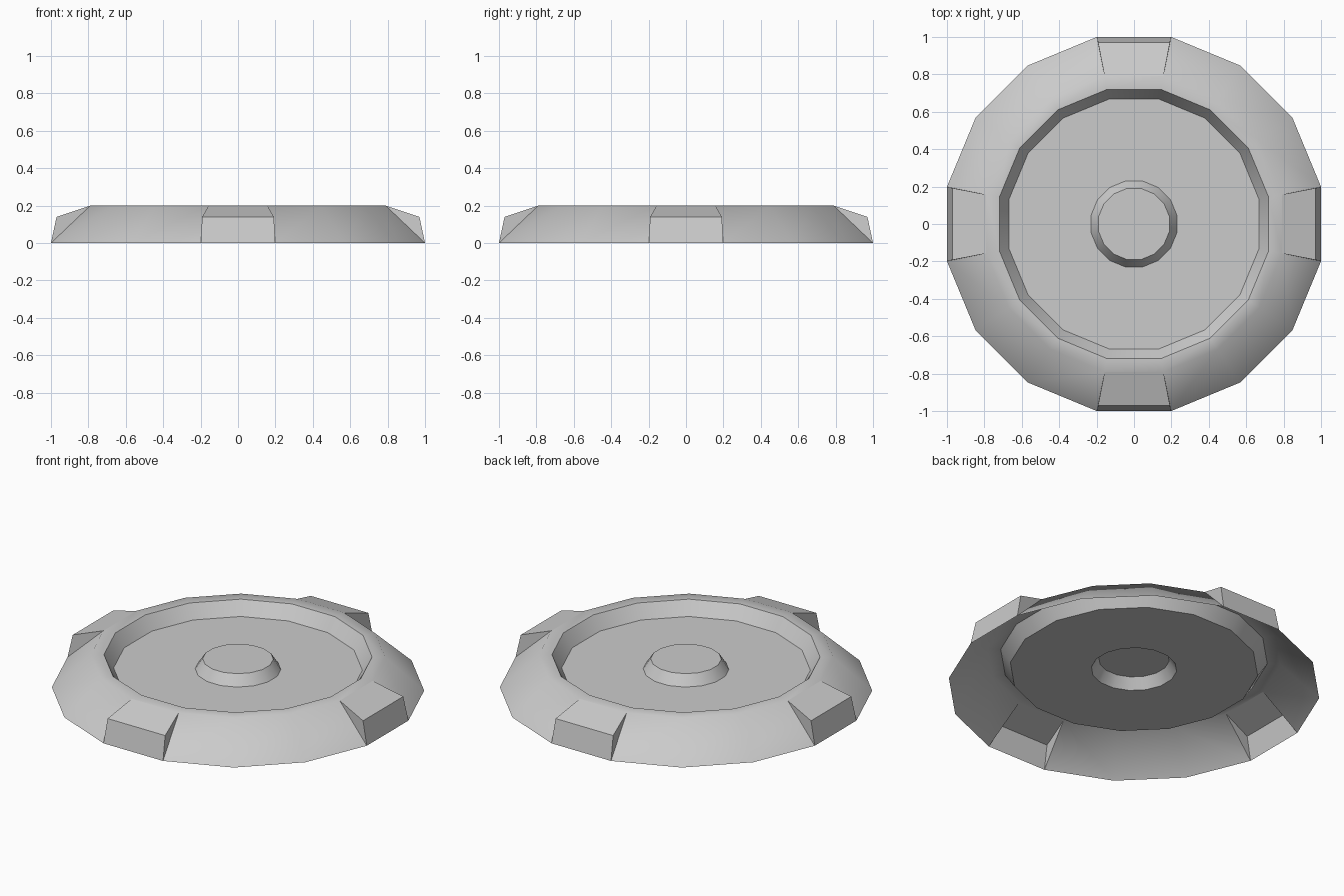
import bpy, bmesh, math
from mathutils import Matrix, Vector

if "Cube" in bpy.data.objects:
    bpy.data.objects.remove(bpy.data.objects["Cube"])

SIDES = 16
HALF = math.pi / SIDES


def ring(bm, apothem, z):
    r = apothem / math.cos(HALF)
    return [bm.verts.new((r * math.cos((2 * k - 1) * HALF),
                          r * math.sin((2 * k - 1) * HALF), z))
            for k in range(SIDES)]


def finish(bm, name):
    mesh = bpy.data.meshes.new(name)
    bm.to_mesh(mesh)
    bm.free()
    obj = bpy.data.objects.new(name, mesh)
    bpy.context.collection.objects.link(obj)
    return obj


# Dish: open shell from the outer rim inward to the raised centre knob
profile = [(1.0, 0.0), (0.79, 0.2), (0.72, 0.2), (0.668, 0.12),
           (0.23, 0.12), (0.19, 0.182)]
bm = bmesh.new()
rings = [ring(bm, a, z) for a, z in profile]
for level, (outer, inner) in enumerate(zip(rings, rings[1:])):
    for k in range(SIDES):
        # leave the four slope facets open where the lugs sit
        if level == 0 and k % 4 == 0:
            continue
        n = (k + 1) % SIDES
        bm.faces.new((outer[k], outer[n], inner[n], inner[k]))
bm.faces.new(rings[-1])
dish = finish(bm, "dish")
bpy.context.view_layer.objects.active = dish
dish.select_set(True)
bpy.ops.object.shade_smooth_by_angle(angle=math.radians(50))

# Lugs: four hollow wedge blocks on the rim
bm = bmesh.new()
t = math.tan(HALF)
sections = [(1.0, t, 0.0), (0.97, 0.192, 0.14), (0.79, 0.79 * t, 0.2)]
for i in range(4):
    rot = Matrix.Rotation(i * math.pi / 2, 3, 'Z')
    right = [bm.verts.new(rot @ Vector((x, -w, z))) for x, w, z in sections]
    left = [bm.verts.new(rot @ Vector((x, w, z))) for x, w, z in sections]
    for a, b in ((0, 1), (1, 2)):
        bm.faces.new((right[a], left[a], left[b], right[b]))
    bm.faces.new(right)
    bm.faces.new(left[::-1])
finish(bm, "rim_lugs")
